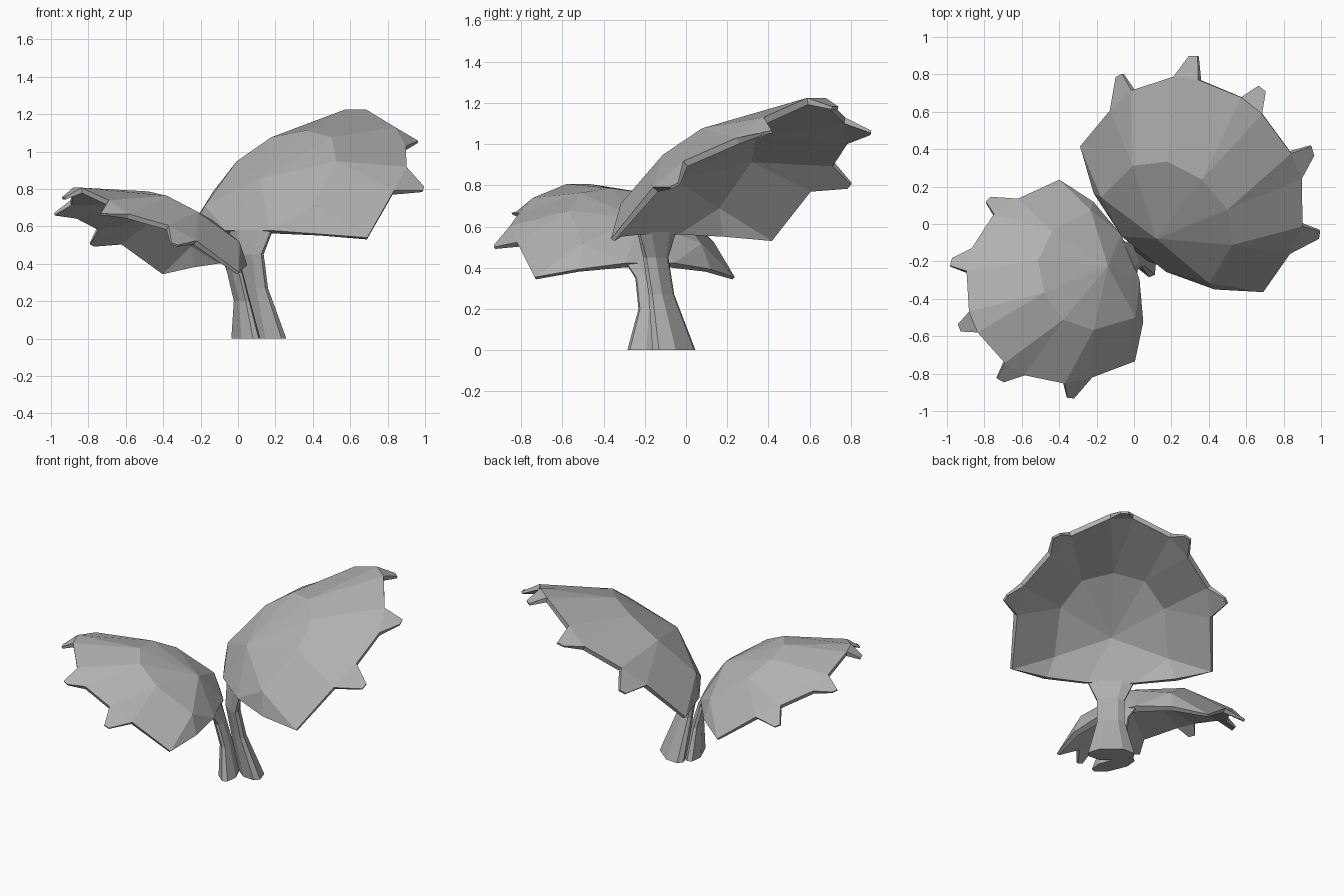
import bpy, bmesh, math
from mathutils import Vector

if "Cube" in bpy.data.objects:
    bpy.data.objects.remove(bpy.data.objects["Cube"])

# Half lobe, measured from the middle of the corner chord: (outward, sideways, up)
POLE = (-0.12, 0, 0.31)
JOINT = (-0.222, 0.15, 0.04)
EDGE = (-0.14, 0.405, 0.025)
CORNER = (0.0, 0.62, 0.005)
RING = [(-0.13, 0.36, 0.17), (0.10, 0.33, 0.40), (0.23, 0.2, 0.525), (0.27, 0, 0.56)]
# each tooth: base low, base high, tip low, tip high
TEETH = [
    [(0.25, 0.605, 0.25), (0.405, 0.575, 0.375), (0.405, 0.69, 0.258), (0.44, 0.672, 0.278)],
    [(0.60, 0.43, 0.485), (0.67, 0.31, 0.585), (0.735, 0.425, 0.52), (0.765, 0.385, 0.53)],
]
MID_TOOTH = [(0.737, 0.07, 0.678), (0.84, 0.025, 0.645)]

# dark grey finish
grey = bpy.data.materials.new("dark_grey")
grey.diffuse_color = (0.44, 0.44, 0.44, 1)
grey.use_nodes = True
grey.node_tree.nodes["Principled BSDF"].inputs["Base Color"].default_value = grey.diffuse_color


def new_object(name, bm):
    bmesh.ops.recalc_face_normals(bm, faces=bm.faces)
    me = bpy.data.meshes.new(name)
    bm.to_mesh(me)
    bm.free()
    me.materials.append(grey)
    ob = bpy.data.objects.new(name, me)
    bpy.context.collection.objects.link(ob)
    return ob


def make_placer(origin, angle):
    a = math.radians(angle)
    out, side = Vector((math.cos(a), math.sin(a), 0)), Vector((math.sin(a), -math.cos(a), 0))
    return lambda u, v, z: Vector((origin[0], origin[1], z)) + out * u + side * v


def lobe(name, place, height, scale, tilt, bend, thick):
    bm = bmesh.new()
    weights = bm.verts.layers.deform.verify()
    c, s = math.cos(math.radians(tilt)), math.sin(math.radians(tilt))

    def vert(p, sgn, weight=1.0):
        u, v, z = p
        v = sgn * v - bend * max(0, u) ** 2
        new = bm.verts.new(place((u * c + z * s) * scale, v * scale,
                                 height + (z * c - u * s) * scale))
        new[weights][0] = weight
        return new

    pole, top = vert(POLE, 1), vert(RING[3], 1)
    joints, mids = [], []
    for sgn in (1, -1):
        joint, edge, corner = vert(JOINT, sgn), vert(EDGE, sgn, 0.8), vert(CORNER, sgn, 0.4)
        ring = [vert(p, sgn) for p in RING[:3]] + [top]
        mid = [vert(p, sgn, w) for p, w in zip(MID_TOOTH, (0.7, 0.3))]
        # back panels and fan around the pole
        bm.faces.new((corner, ring[0], edge))
        bm.faces.new((edge, ring[0], joint))
        bm.faces.new((joint, ring[0], pole))
        for i in range(3):
            bm.faces.new((pole, ring[i], ring[i + 1]))
        # outer panels with toothed rim
        last = corner
        for i, t in enumerate(TEETH):
            lo, hi, tlo, thi = [vert(p, sgn, w) for p, w in zip(t, (0.7, 0.7, 0.3, 0.3))]
            bm.faces.new((ring[i], last, lo, ring[i + 1]))
            bm.faces.new((ring[i + 1], lo, hi))
            bm.faces.new((lo, tlo, thi, hi))
            last = hi
        bm.faces.new((ring[2], last, mid[0], top))
        joints.append(joint)
        mids.append(mid)
    bm.faces.new((pole, joints[0], joints[1]))
    bm.faces.new((top, mids[0][0], mids[1][0]))
    bm.faces.new((mids[0][0], mids[0][1], mids[1][1], mids[1][0]))
    ob = new_object(name, bm)
    if not ob.vertex_groups:
        ob.vertex_groups.new(name="thickness")
    mod = ob.modifiers.new("thickness", 'SOLIDIFY')
    mod.thickness, mod.offset = thick, 0
    mod.vertex_group = ob.vertex_groups[0].name


def stem(name, place, sections):
    # flattened eight-sided loops: (outward, height, half width, half depth)
    shape = [(1, -.3), (1, .3), (.5, 1), (-.5, 1), (-1, .3), (-1, -.3), (-.5, -1), (.5, -1)]
    bm = bmesh.new()
    loops = [[bm.verts.new(place(u + b * d, a * h, z)) for a, b in shape]
             for u, z, h, d in sections]
    for lo, hi in zip(loops, loops[1:]):
        for i in range(8):
            j = (i + 1) % 8
            bm.faces.new((lo[i], lo[j], hi[j], hi[i]))
    bm.faces.new(loops[0])
    bm.faces.new(loops[-1])
    new_object(name, bm)


# large lobe and stem
big = make_placer((0.205, 0.03), 51.5)
lobe("large_lobe", big, 0.53, 1.0, 0, 0.08, 0.048)
stem("large_stem", big, [(-0.113, 0, 0.142, 0.068), (-0.19, 0.27, 0.085, 0.038),
                         (-0.226, 0.45, 0.085, 0.035), (-0.22, 0.58, 0.145, 0.025)])

# small lobe and stem, tilted flatter
small = make_placer((-0.2, -0.25), 202.6)
lobe("small_lobe", small, 0.345, 0.84, 10.5, 0, 0.042)
stem("small_stem", small, [(-0.262, 0, 0.14, 0.055), (-0.24, 0.2, 0.075, 0.032),
                           (-0.2, 0.35, 0.075, 0.03), (-0.173, 0.43, 0.12, 0.02)])
